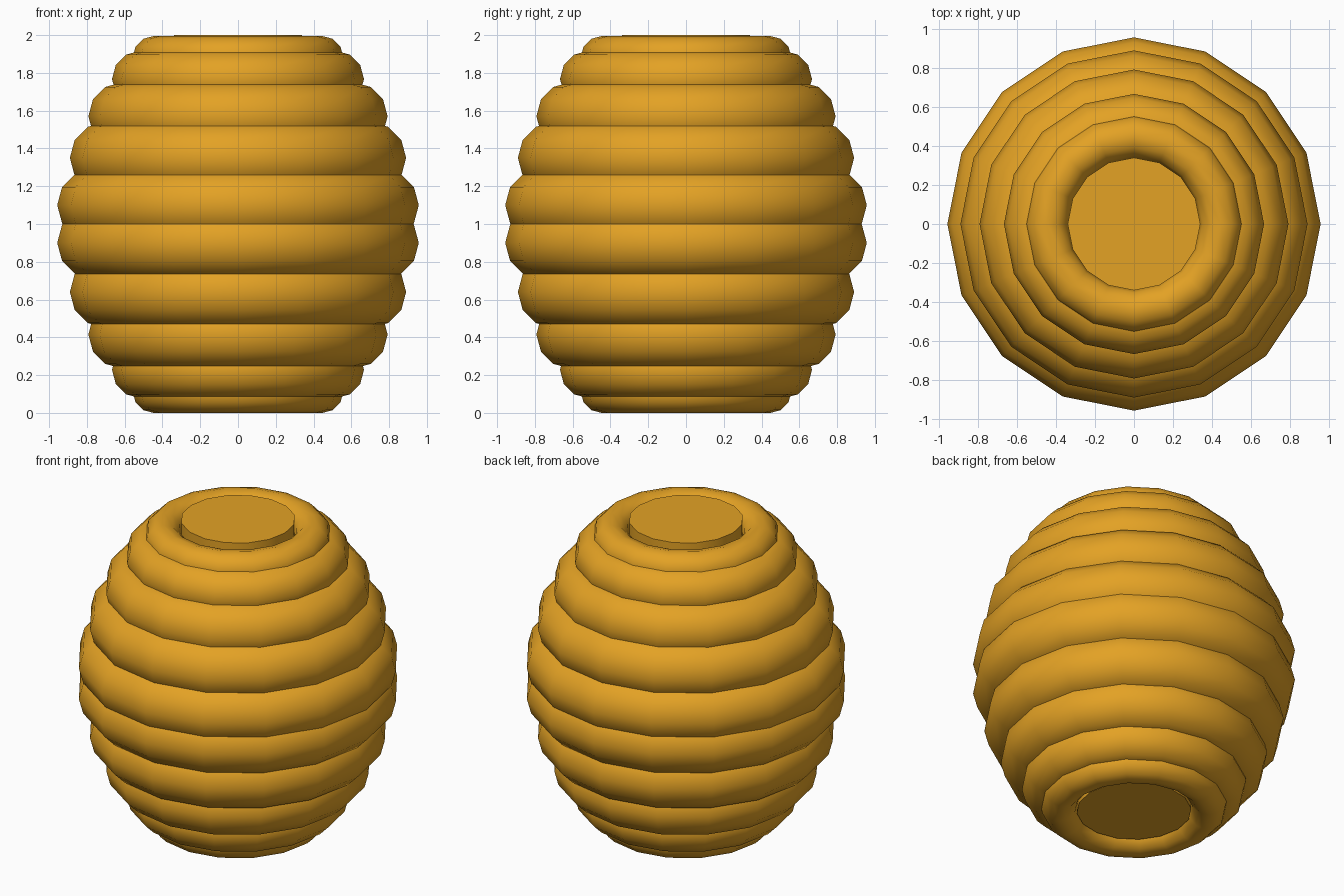
import bpy
import math

cube = bpy.data.objects.get("Cube")
if cube:
    bpy.data.objects.remove(cube, do_unlink=True)

SIDES = 16

# Honey yellow, used for the whole hive
honey = bpy.data.materials.new("honey_yellow")
honey.use_nodes = True
colour = (0.77, 0.36, 0.018, 1)
honey.diffuse_color = colour
honey.node_tree.nodes["Principled BSDF"].inputs["Base Color"].default_value = colour


def coil(name, outer, thickness, z):
    """One straw coil: a smooth low-poly torus given by its outer radius."""
    bpy.ops.mesh.primitive_torus_add(
        major_segments=SIDES, minor_segments=12,
        major_radius=outer - thickness, minor_radius=thickness,
        location=(0, 0, z))
    obj = bpy.context.object
    obj.name = name
    obj.data.materials.append(honey)
    bpy.ops.object.shade_smooth()


# Coils from the middle outwards: outer radius, thickness, upper z, lower z
coils = [
    (0.957, 0.19, 1.10, 0.90),
    (0.89, 0.19, 1.35, 0.64),
    (0.792, 0.18, 1.57, 0.415),
    (0.667, 0.15, 1.767, 0.228),
    (0.557, 0.11, 1.885, 0.11),
]
for i, (outer, thickness, top, bottom) in enumerate(coils, 1):
    coil(f"upper_coil_{i}", outer, thickness, top)
    coil(f"lower_coil_{i}", outer, thickness, bottom)

# Core: closes the opening flush at the top, slightly recessed underneath
core_top, core_bottom = 2.0, 0.05
bpy.ops.mesh.primitive_cylinder_add(
    vertices=SIDES, radius=0.34, depth=core_top - core_bottom,
    location=(0, 0, (core_top + core_bottom) / 2))
core = bpy.context.object
core.name = "core"
core.data.materials.append(honey)
bpy.ops.object.shade_smooth_by_angle(angle=math.radians(40))
